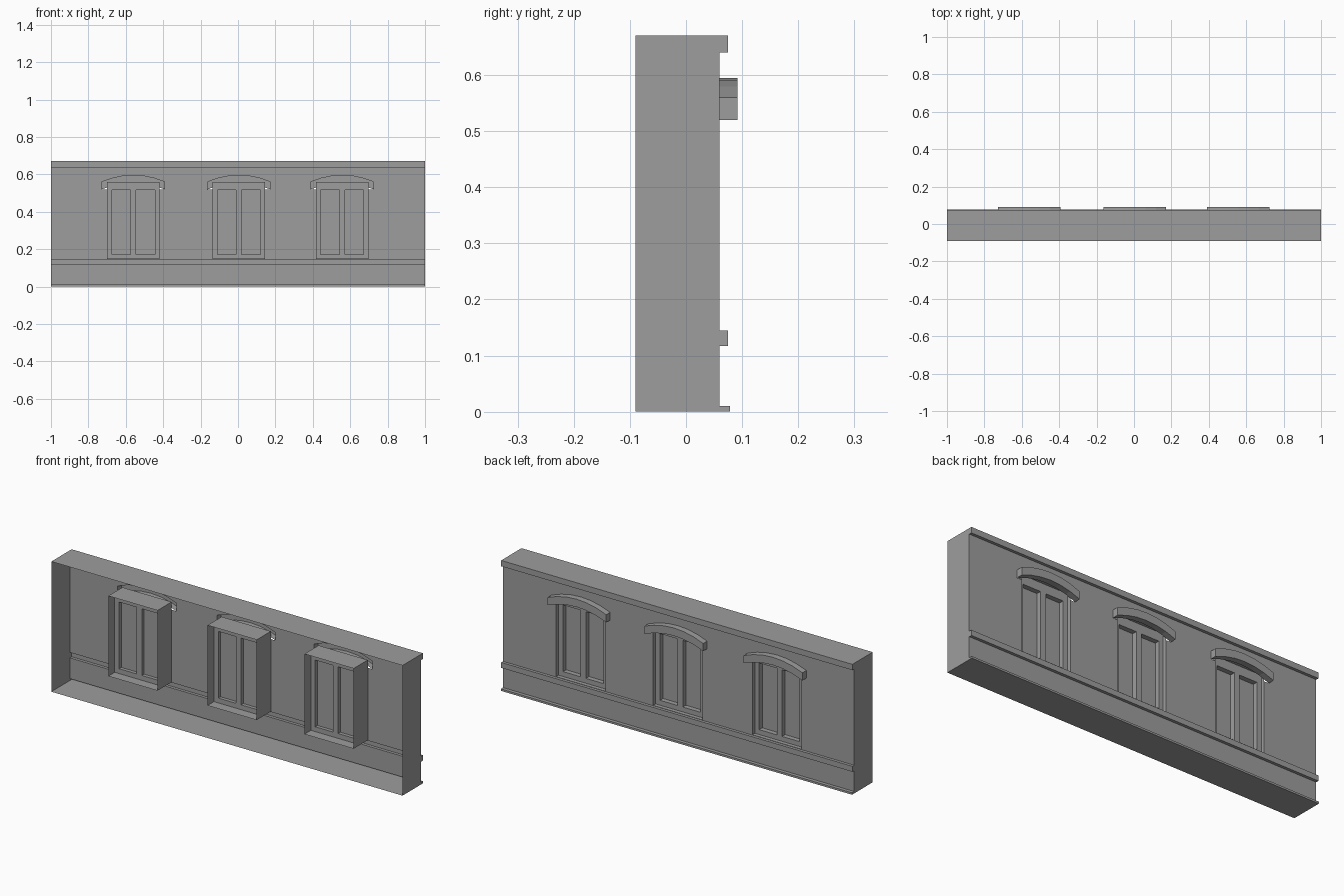
import bpy, bmesh, math
from mathutils import Vector

cube = bpy.data.objects.get("Cube")
if cube:
    bpy.data.objects.remove(cube, do_unlink=True)

stone = bpy.data.materials.new("grey_stone")
stone.use_nodes = True
GREY = (0.34, 0.34, 0.34, 1)
stone.diffuse_color = GREY
stone.node_tree.nodes["Principled BSDF"].inputs["Base Color"].default_value = GREY

FRONT, WALL, BAND, HOOD = -0.09, 0.06, 0.075, 0.092
TOP, CORNICE, SILL, BAND_LOW = 0.67, 0.64, 0.147, 0.117
HALF_W, WIN_TOP = 0.14, 0.56
HOOD_W, HOOD_LOW, HOOD_T, RISE = 0.167, 0.52, 0.04, 0.035
BOX_FRONT, PANE = -0.055, 0.015
CENTRES = (-0.56, 0.005, 0.557)


def finish(bm, name):
    mesh = bpy.data.meshes.new(name)
    bm.to_mesh(mesh)
    bm.free()
    mesh.materials.append(stone)
    obj = bpy.data.objects.new(name, mesh)
    bpy.context.collection.objects.link(obj)
    return obj


def strip(bm, path, offset, closed=False):
    """Sweep a path of points along an offset vector as an open sheet."""
    a = [bm.verts.new(p) for p in path]
    b = [bm.verts.new(Vector(p) + Vector(offset)) for p in path]
    for i in range(len(a) if closed else len(a) - 1):
        j = (i + 1) % len(a)
        bm.faces.new((a[i], a[j], b[j], b[i]))


def block(bm, x0, x1, y0, y1, z0, z1):
    made = bmesh.ops.create_cube(bm, size=1)["verts"]
    for v in made:
        v.co = ((x0 + x1) / 2 + v.co.x * (x1 - x0),
                (y0 + y1) / 2 + v.co.y * (y1 - y0),
                (z0 + z1) / 2 + v.co.z * (z1 - z0))


def arch(cx, base, steps=6):
    """Shallow arch from left to right above a base height."""
    pts = []
    for i in range(steps + 1):
        t = 2 * i / steps - 1
        pts.append((cx + t * HOOD_W, base + RISE * (1 - t * t)))
    return pts


# Shell: base, plinth, band, cornice and roof, open at the front
lower = [(FRONT, 0), (0.078, 0), (0.078, 0.01), (WALL, 0.01), (WALL, BAND_LOW),
         (BAND, BAND_LOW), (BAND, SILL - 0.002), (WALL, SILL - 0.002)]
upper = [(WALL, CORNICE), (BAND, CORNICE), (BAND, TOP), (FRONT, TOP)]
bm = bmesh.new()
for section in (lower, upper):
    strip(bm, [(-1, y, z) for y, z in section], (2, 0, 0))
for x in (-1, 1):
    bm.faces.new([bm.verts.new((x, y, z)) for y, z in lower + upper])
finish(bm, "shell_and_mouldings")

# Wall sheet with window and hood openings
bm = bmesh.new()
loops = [[(-1, SILL - 0.002), (1, SILL - 0.002), (1, CORNICE), (-1, CORNICE)]]
for cx in CENTRES:
    loops.append([(cx - HALF_W, SILL), (cx - HALF_W, HOOD_LOW), (cx - HOOD_W, HOOD_LOW)]
                 + arch(cx, HOOD_LOW + HOOD_T)
                 + [(cx + HOOD_W, HOOD_LOW), (cx + HALF_W, HOOD_LOW), (cx + HALF_W, SILL)])
edges = []
for loop in loops:
    vs = [bm.verts.new((x, WALL, z)) for x, z in loop]
    edges += [bm.edges.new((vs[i - 1], vs[i])) for i in range(len(vs))]
bmesh.ops.triangle_fill(bm, edges=edges, use_beauty=True, normal=(0, 1, 0))
finish(bm, "wall")

for n, cx in enumerate(CENTRES, 1):
    x0, x1 = cx - HALF_W, cx + HALF_W

    # Reveal box around the window
    bm = bmesh.new()
    ring = [(x0, SILL), (x1, SILL), (x1, WIN_TOP), (x0, WIN_TOP)]
    strip(bm, [(x, BOX_FRONT, z) for x, z in ring], (0, WALL - BOX_FRONT, 0), True)
    finish(bm, f"window_reveal_{n}")

    # Glazing
    bm = bmesh.new()
    bm.faces.new([bm.verts.new((x, PANE, z)) for x, z in ring])
    finish(bm, f"window_panes_{n}")

    # Frame bars
    bm = bmesh.new()
    y0, y1 = PANE - 0.018, PANE + 0.025
    for a, b in ((x0, x0 + 0.025), (cx - 0.015, cx + 0.015), (x1 - 0.025, x1)):
        block(bm, a, b, y0, y1, SILL, WIN_TOP)
    block(bm, x0, x1, y0, y1, SILL, SILL + 0.025)
    block(bm, x0, x1, y0, y1, WIN_TOP - 0.045, WIN_TOP)
    finish(bm, f"window_frame_{n}")

    # Arched hood, hollow towards the inside
    bm = bmesh.new()
    low, high = arch(cx, HOOD_LOW), arch(cx, HOOD_LOW + HOOD_T)
    outline = low + high[::-1]
    strip(bm, [(x, WALL, z) for x, z in outline], (0, HOOD - WALL, 0), True)
    strip(bm, [(x, HOOD, z) for x, z in low], (0, 0, HOOD_T))
    bmesh.ops.remove_doubles(bm, verts=bm.verts, dist=0.0001)
    bmesh.ops.recalc_face_normals(bm, faces=bm.faces)
    finish(bm, f"window_hood_{n}")
